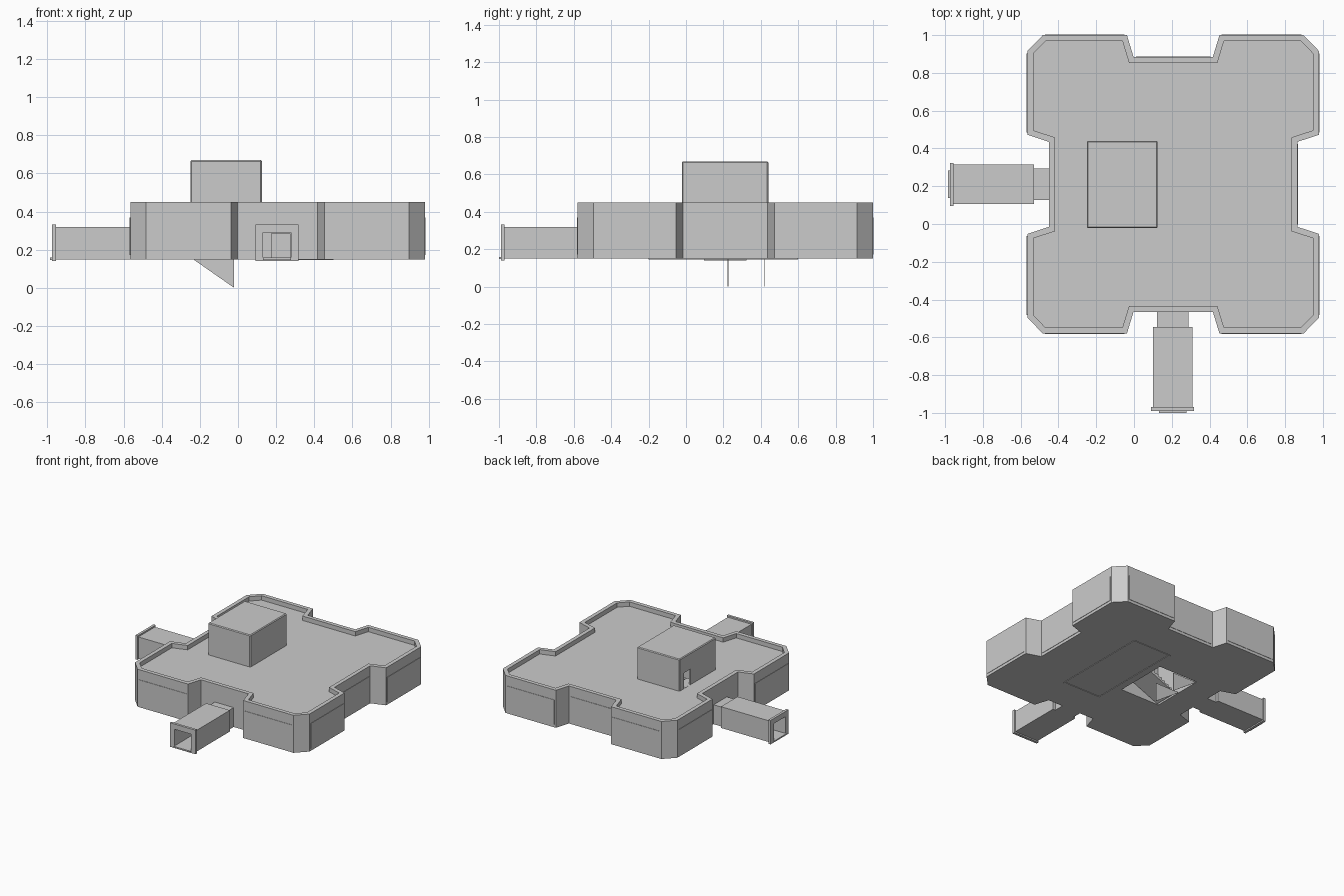
import bpy, bmesh, math
from mathutils import Vector, Matrix

if "Cube" in bpy.data.objects:
    bpy.data.objects.remove(bpy.data.objects["Cube"])

CX, CY = 0.2075, 0.21          # plan centre of the main block
Z0, Z1 = 0.15, 0.45            # floor and parapet heights


def mesh_object(name, bm):
    bmesh.ops.recalc_face_normals(bm, faces=bm.faces[:])
    me = bpy.data.meshes.new(name)
    bm.to_mesh(me)
    bm.free()
    ob = bpy.data.objects.new(name, me)
    bpy.context.collection.objects.link(ob)
    return ob


def box(name, lo, hi, mat=None):
    lo, hi = Vector(lo), Vector(hi)
    bm = bmesh.new()
    bmesh.ops.create_cube(bm, size=1)
    for v in bm.verts:
        v.co = Vector((v.co[i] * (hi[i] - lo[i]) for i in range(3))) + (lo + hi) / 2
    if mat:
        bm.transform(mat)
    return mesh_object(name, bm)


def prism(name, pts, y0, y1):
    """Extrude an x-z profile along y."""
    bm = bmesh.new()
    f = bm.faces.new([bm.verts.new((x, y0, z)) for x, z in pts])
    r = bmesh.ops.extrude_face_region(bm, geom=[f])
    for v in r['geom']:
        if isinstance(v, bmesh.types.BMVert):
            v.co.y = y1
    return mesh_object(name, bm)


def cut(ob, cutter):
    m = ob.modifiers.new('cut', 'BOOLEAN')
    m.operation = 'DIFFERENCE'
    m.solver = 'EXACT'
    m.object = cutter
    cutter.hide_render = True
    cutter.hide_set(True)


def inset(pts, d):
    """Mitred inward offset of a counter-clockwise outline."""
    out = []
    for i, p in enumerate(pts):
        a = (p - pts[i - 1]).normalized()
        b = (pts[(i + 1) % len(pts)] - p).normalized()
        na, nb = Vector((-a.y, a.x)), Vector((-b.y, b.x))
        out.append(p + (na + nb) * d / (1 + na.dot(nb)))
    return out


# plan outline: one quarter mirrored round the centre
q = [(.6575, .225), (.7725, .2625), (.7725, .705), (.69, .79), (.245, .79), (.21, .675)]
outline = []
for sx, sy in ((1, 1), (-1, 1), (-1, -1), (1, -1)):
    part = [Vector((CX + sx * x, CY + sy * y)) for x, y in q]
    outline += part if sx * sy > 0 else part[::-1]

# main block with sunken roof inside a parapet
bm = bmesh.new()
inner = inset(outline, 0.032)
rings = [[bm.verts.new((p.x, p.y, z)) for p in pts]
         for pts, z in ((outline, Z0), (outline, Z1), (inner, Z1), (inner, Z1 - .035))]
n = len(outline)
for a, b in zip(rings, rings[1:]):
    for i in range(n):
        bm.faces.new((a[i], a[(i + 1) % n], b[(i + 1) % n], b[i]))
bm.faces.new(rings[0])
bm.faces.new(rings[-1])
block = mesh_object('main_block', bm)

# stair tower on the roof
tower = box('stair_tower', (-.25, -.022, Z1 - .06), (.125, .44, .67))
bev = tower.modifiers.new('edge', 'BEVEL')
bev.width = .006
bev.segments = 1

# stairwell runs through block and tower, with a doorway onto the roof
well = box('stairwell_cutter', (-.236, -.008, .05), (.111, .426, .65))
door = box('roof_door_cutter', (-.3, .30, Z1 - .034), (-.2, .38, .54))
cut(block, well)
cut(tower, well)
cut(tower, door)


# stair flights inside the well
def flight(name, x0, z0, x1, z1, y0, y1, steps=8, t=.03):
    pts = []
    for i in range(steps):
        xa = x0 + (x1 - x0) * i / steps
        xb = x0 + (x1 - x0) * (i + 1) / steps
        z = z0 + (z1 - z0) * (i + 1) / steps
        pts += [(xa, z), (xb, z)]
    prism(name, pts + [(x1, z1 - t), (x0, z0)], y0, y1)


flight('lower_flight', -.22, Z0, .03, .285, 0, .2)
flight('upper_flight', .03, .285, -.19, .415, .22, .42)
box('stair_landing', (.03, -.008, .265), (.111, .426, .285))
box('top_landing', (-.236, .22, .39), (-.19, .426, .415))

# thin triangular side walls of the descending stair
for i, y in enumerate((.222, .416)):
    prism(f'stair_side_{i}', [(-.235, Z0), (-.02, Z0), (-.02, 0)], y, y + .004)

# thin facing panels on the straight walls
for i, p in enumerate(outline):
    r = outline[(i + 1) % n]
    d = r - p
    mid = (p + r) / 2
    front_notch = abs(mid.x - CX) < .1 and mid.y < CY
    left_notch = abs(mid.y - CY) < .1 and mid.x < CX
    if d.length < .3 or front_notch or left_notch:
        continue
    mat = Matrix.Translation((p.x, p.y, 0)) @ Matrix.Rotation(math.atan2(d.y, d.x), 4, 'Z')
    box(f'wall_panel_{i}', (.012, -.003, .172), (d.length - .012, .003, .37), mat)

# raised frame under the floor
fx0, fx1, fy0, fy1, w = .16, .5, -.2, .6, .012
for name, lo, hi in (('a', (fx0, fy0), (fx1, fy0 + w)), ('b', (fx0, fy1 - w), (fx1, fy1)),
                     ('c', (fx0, fy0), (fx0 + w, fy1)), ('d', (fx1 - w, fy0), (fx1, fy1))):
    box('floor_frame_' + name, (*lo, Z0 - .004), (*hi, Z0 + .004))


# entrance tunnels, built along local -y from the notch wall
def tunnel(name, mat):
    neck = box(name + '_neck', (-.083, -.09, Z0), (.083, .02, .305), mat)
    body = box(name + '_body', (-.105, -.505, Z0), (.105, -.08, .32), mat)
    rim = box(name + '_end_frame', (-.114, -.525, .14), (.114, -.505, .332), mat)
    bore = box(name + '_bore_cutter', (-.073, -.6, .157), (.073, -.07, .29), mat)
    for ob in (neck, body, rim):
        cut(ob, bore)
    box(name + '_sill', (-.073, -.535, .147), (.073, -.505, .158), mat)
    box(name + '_inner_door', (-.032, -.078, .16), (.07, -.065, .285), mat)


tunnel('front_tunnel', Matrix.Translation((CX - .003, CY - .675, 0)))
tunnel('left_tunnel', Matrix.Translation((CX - .6575, CY, 0)) @ Matrix.Rotation(-math.pi / 2, 4, 'Z'))
